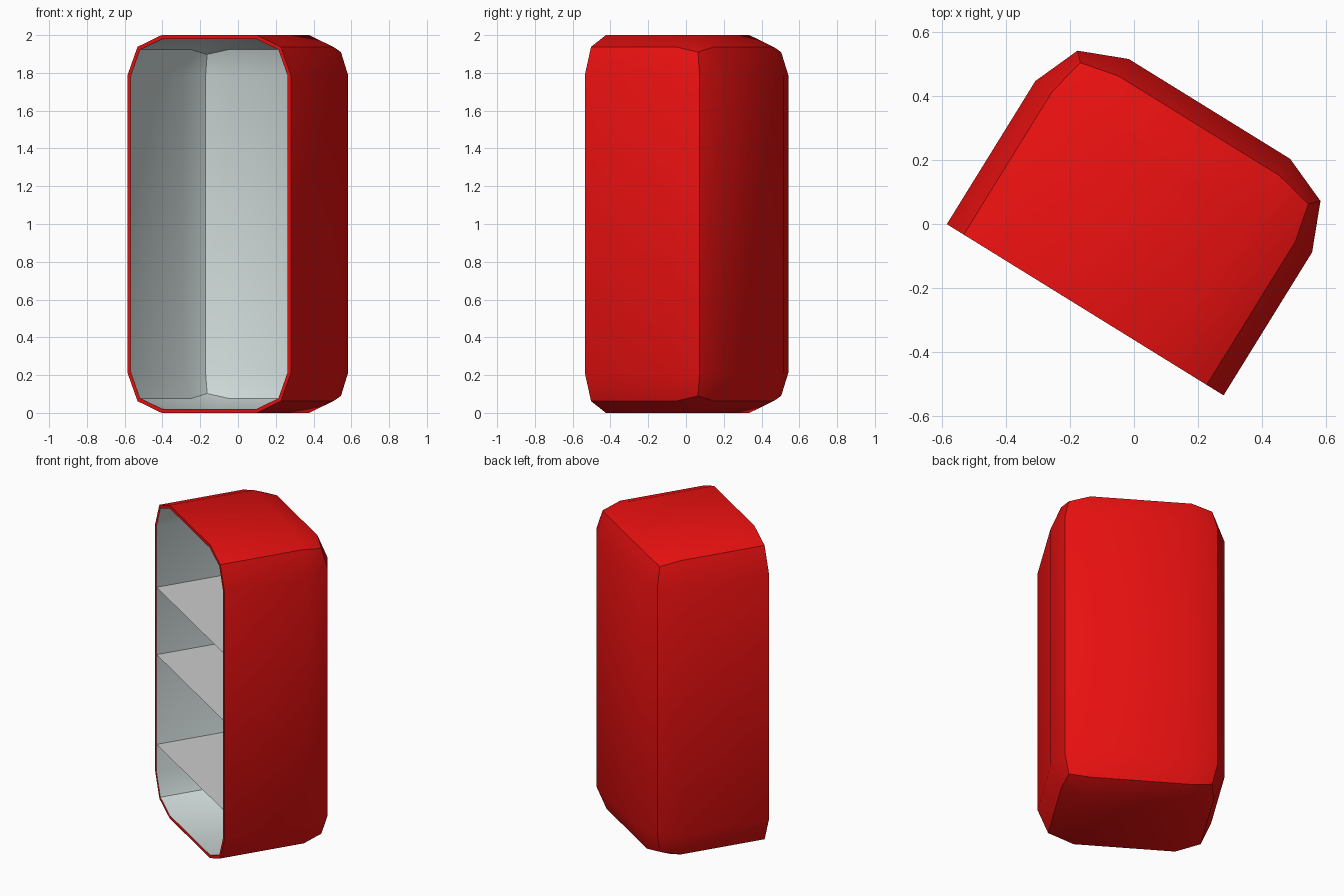
import bpy, bmesh, math

if "Cube" in bpy.data.objects:
    bpy.data.objects.remove(bpy.data.objects["Cube"])

W, D, H = 1.017, 0.738, 2.0      # cabinet width, depth, height
R, T = 0.212, 0.02               # corner radius, wall thickness
ANGLE = math.radians(-31.74)
FRONT = (-0.1525, -0.268)        # centre of the open front


def material(name, color):
    m = bpy.data.materials.new(name)
    m.diffuse_color = (*color, 1)
    m.use_nodes = True
    m.node_tree.nodes["Principled BSDF"].inputs["Base Color"].default_value = m.diffuse_color
    return m


def make_object(name, bm, z=0):
    mesh = bpy.data.meshes.new(name)
    bm.to_mesh(mesh)
    bm.free()
    ob = bpy.data.objects.new(name, mesh)
    bpy.context.collection.objects.link(ob)
    ob.location = (*FRONT, z)
    ob.rotation_euler.z = ANGLE
    return ob


# Cabinet shell: rounded box cut open at the front, then thickened inwards
bm = bmesh.new()
bmesh.ops.create_cube(bm, size=1)
for v in bm.verts:
    v.co.x *= W
    v.co.y *= 2 * D
    v.co.z = (v.co.z + 0.5) * H
bmesh.ops.bevel(bm, geom=bm.edges[:], offset=R, offset_type='OFFSET',
                segments=2, profile=0.5, affect='EDGES')
bmesh.ops.bisect_plane(bm, geom=bm.verts[:] + bm.edges[:] + bm.faces[:],
                       plane_co=(0, 0, 0), plane_no=(0, 1, 0), clear_inner=True)
bmesh.ops.recalc_face_normals(bm, faces=bm.faces[:])
# an open shell: make sure the normals point outwards
if max(bm.faces, key=lambda f: f.calc_center_median().y).normal.y < 0:
    bmesh.ops.reverse_faces(bm, faces=bm.faces[:])
shell = make_object("cabinet_shell", bm)
shell.data.materials.append(material("red_paint", (0.8, 0.005, 0.005)))
shell.data.materials.append(material("pale_lining", (0.62, 0.70, 0.69)))
sol = shell.modifiers.new("wall", 'SOLIDIFY')
sol.thickness = T
sol.offset = -1
sol.use_even_offset = True
sol.material_offset = 1
sol.material_offset_rim = 0
bpy.context.view_layer.objects.active = shell
shell.select_set(True)
bpy.ops.object.modifier_apply(modifier="wall")
bpy.ops.object.shade_smooth_by_angle(angle=math.radians(30))

# Shelves: thin sheets following the rounded back of the lining
hw, d, k = W / 2 - T, D - T, 1 - math.sqrt(0.5)
r = R - T
right = [(hw, 0), (hw, d - r), (hw - k * r, d - k * r), (hw - r, d)]
outline = right + [(-x, y) for x, y in reversed(right)]
for i, z in enumerate((0.39, 0.963, 1.393), 1):
    bm = bmesh.new()
    bm.faces.new([bm.verts.new((x, y, 0)) for x, y in outline])
    make_object(f"shelf_{i}", bm, z)
